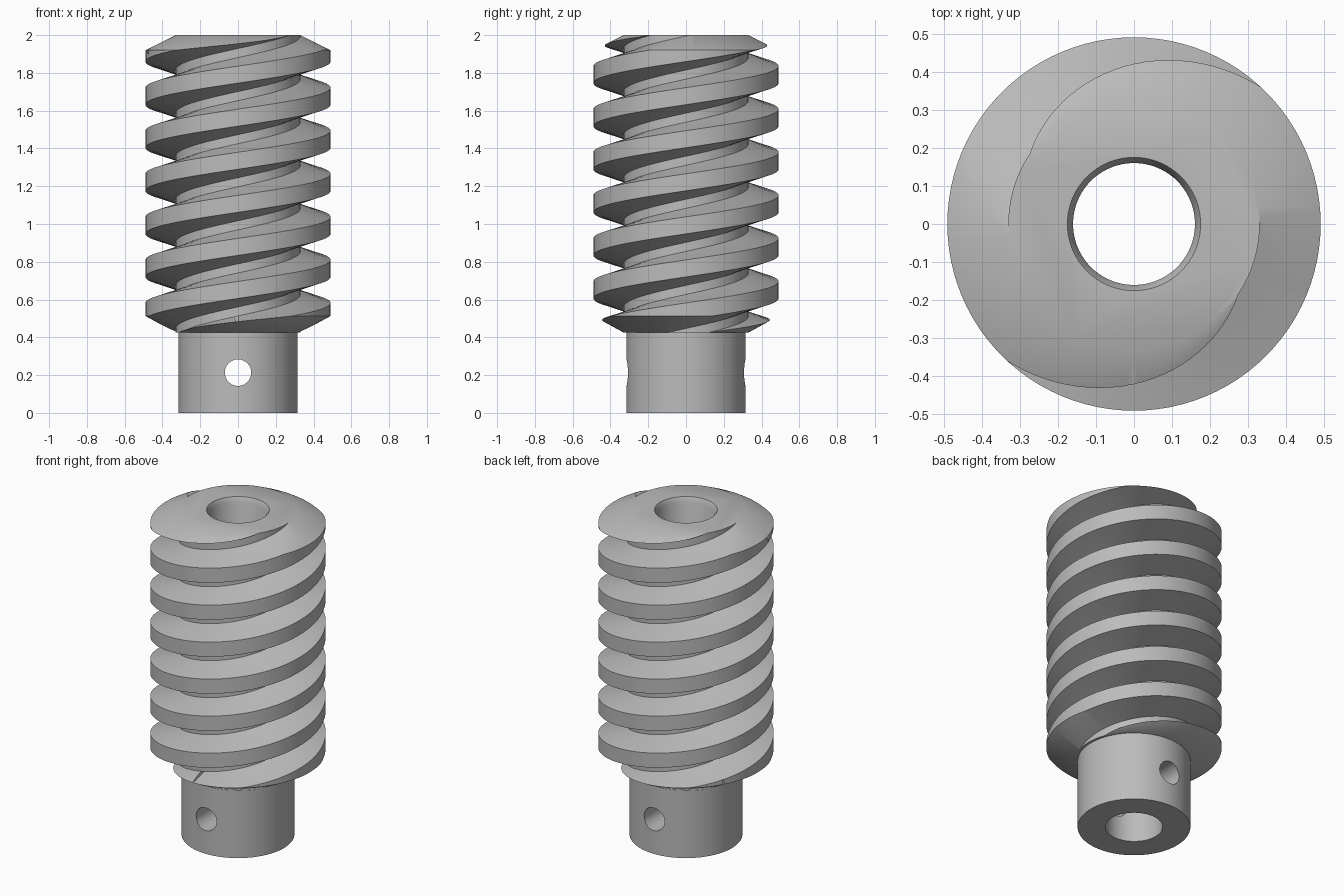
import bpy
import bmesh
from math import cos, sin, tau, radians
from mathutils import Matrix

cube = bpy.data.objects.get("Cube")
if cube:
    bpy.data.objects.remove(cube, do_unlink=True)

SEGMENTS = 96
STARTS = 2
PITCH = 0.228              # axial distance between neighbouring teeth
LEAD = STARTS * PITCH
ROOT, CREST = 0.33, 0.49   # thread radii
SHOULDER = 0.425           # height where the thread begins
HUB_RADIUS = 0.315
BORE_RADIUS = 0.16

steel = bpy.data.materials.new("grey steel")
steel.use_nodes = True
steel.diffuse_color = (0.5, 0.5, 0.5, 1)
steel.node_tree.nodes["Principled BSDF"].inputs["Base Color"].default_value = (0.5, 0.5, 0.5, 1)


def make_object(name, bm):
    bmesh.ops.recalc_face_normals(bm, faces=bm.faces[:])
    mesh = bpy.data.meshes.new(name)
    bm.to_mesh(mesh)
    bm.free()
    mesh.materials.append(steel)
    obj = bpy.data.objects.new(name, mesh)
    bpy.context.scene.collection.objects.link(obj)
    return obj


def turned(name, profile):
    """Closed solid of revolution from (radius, height) points."""
    bm = bmesh.new()
    rings = [[bm.verts.new((r * cos(tau * j / SEGMENTS), r * sin(tau * j / SEGMENTS), z))
              for j in range(SEGMENTS)] for r, z in profile]
    for low, high in zip(rings, rings[1:]):
        for j in range(SEGMENTS):
            k = (j + 1) % SEGMENTS
            bm.faces.new((low[j], low[k], high[k], high[j]))
    bm.faces.new(rings[0])
    bm.faces.new(rings[-1])
    return make_object(name, bm)


def thread(name, crest_z, turns_low, turns_high):
    """Closed multi-start helical screw, longer than needed at both ends."""
    bm = bmesh.new()
    tooth = [(ROOT, -0.09), (CREST, -0.045), (CREST, 0.045), (ROOT, 0.09)]
    columns = []
    for j in range(SEGMENTS):
        a = tau * j / SEGMENTS
        rise = crest_z + LEAD * j / SEGMENTS
        columns.append([bm.verts.new((r * cos(a), r * sin(a), rise + PITCH * k + dz))
                        for k in range(turns_low, turns_high) for r, dz in tooth])
    # The last column joins the first one lead higher
    shift = STARTS * len(tooth)
    rows = len(columns[0])
    for j in range(SEGMENTS):
        step = shift if j == SEGMENTS - 1 else 0
        here, there = columns[j], columns[(j + 1) % SEGMENTS]
        for n in range(rows - 1 - step):
            bm.faces.new((here[n], there[n + step], there[n + step + 1], here[n + 1]))
    # Close each end with a fan to a point on the axis
    border = [e for e in bm.edges if e.is_boundary]
    tips = {end: bm.verts.new((0, 0, z)) for end, z in (("low", -1.5), ("high", 4))}
    for e in border:
        end = "low" if (e.verts[0].co.z + e.verts[1].co.z) / 2 < 1.2 else "high"
        bm.faces.new((e.verts[0], e.verts[1], tips[end]))
    bmesh.ops.triangulate(bm, faces=bm.faces[:])
    return make_object(name, bm)


def combine(target, tool, operation):
    mod = target.modifiers.new(operation.lower(), "BOOLEAN")
    mod.operation = operation
    mod.solver = "EXACT"
    mod.object = tool
    bpy.context.view_layer.objects.active = target
    bpy.ops.object.modifier_apply(modifier=mod.name)
    bpy.data.objects.remove(tool, do_unlink=True)


# Two-start thread, trimmed by a blank with chamfered ends
worm = thread("worm_screw", 1.677, -9, 6)
combine(worm, turned("blank", [(ROOT, SHOULDER), (0.53, 0.535), (0.53, 1.9), (ROOT, 2)]), "INTERSECT")

# Plain hub below the thread
combine(worm, turned("hub", [(HUB_RADIUS, 0), (HUB_RADIUS, 0.6)]), "UNION")

# Shaft bore with a small lead-in at the top
combine(worm, turned("bore", [(BORE_RADIUS, -0.1), (BORE_RADIUS, 1.97),
                              (0.175, 2), (0.175, 2.1)]), "DIFFERENCE")

# Pin hole through the hub from front to back
pin = turned("pin_hole", [(0.07, -0.6), (0.07, 0.6)])
pin.data.transform(Matrix.Translation((0, 0, 0.213)) @ Matrix.Rotation(radians(90), 4, "X"))
combine(worm, pin, "DIFFERENCE")

# Smooth flanks with crisp edges
bpy.ops.object.select_all(action="DESELECT")
worm.select_set(True)
bpy.context.view_layer.objects.active = worm
bpy.ops.object.shade_smooth_by_angle(angle=radians(30))
